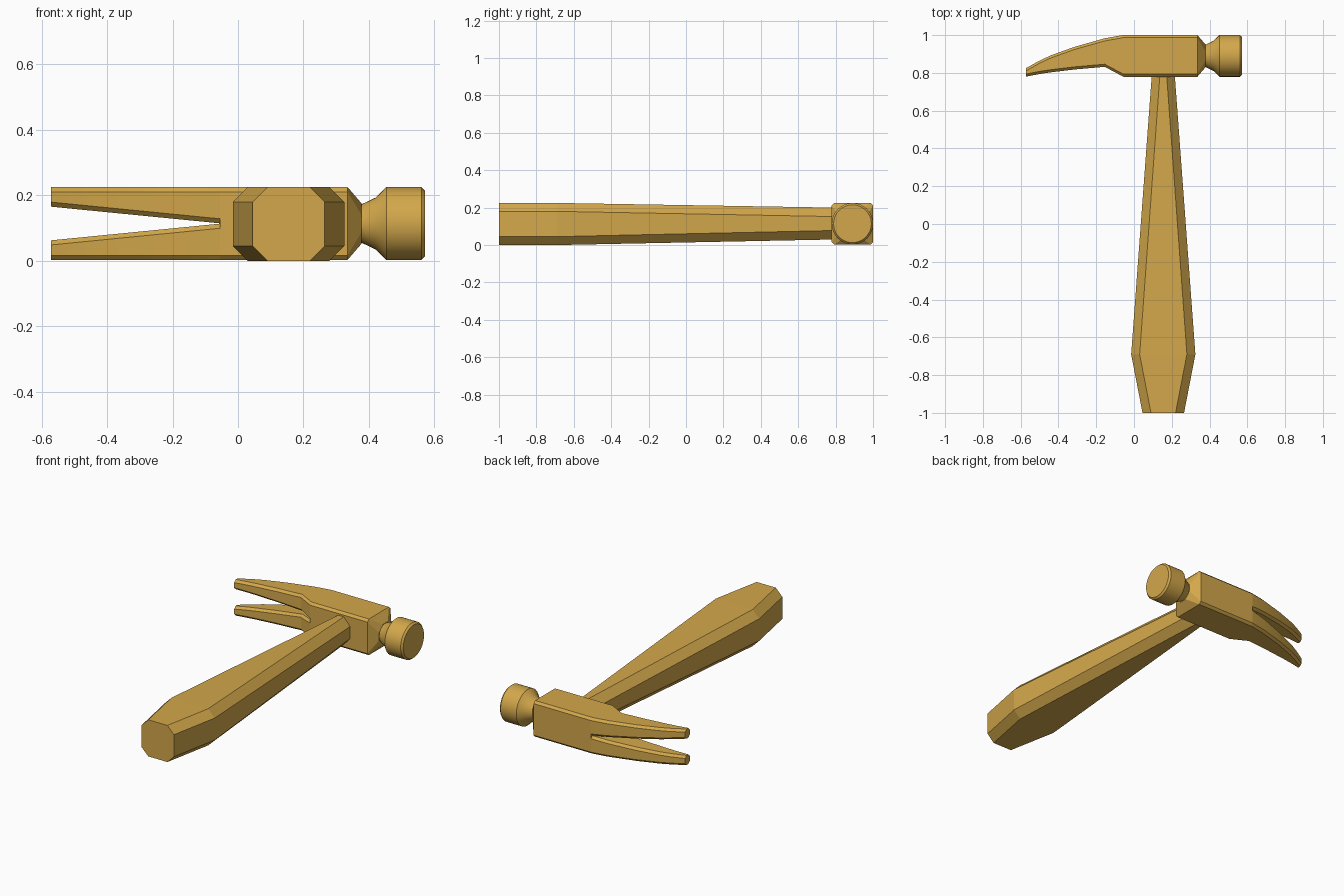
import bpy, bmesh, math

if "Cube" in bpy.data.objects:
    bpy.data.objects.remove(bpy.data.objects["Cube"])

gold = bpy.data.materials.new("golden brown")
gold.diffuse_color = (0.65, 0.39, 0.07, 1)
gold.use_nodes = True
gold.node_tree.nodes["Principled BSDF"].inputs["Base Color"].default_value = gold.diffuse_color


def loft(name, rings, smooth=None):
    """Skin a list of equal-length rings and cap both ends."""
    bm = bmesh.new()
    rows = [[bm.verts.new(p) for p in ring] for ring in rings]
    n = len(rows[0])
    for a, b in zip(rows, rows[1:]):
        for i in range(n):
            j = (i + 1) % n
            bm.faces.new((a[i], a[j], b[j], b[i]))
    bm.faces.new(rows[0])
    bm.faces.new(rows[-1])
    bmesh.ops.recalc_face_normals(bm, faces=bm.faces)
    mesh = bpy.data.meshes.new(name)
    bm.to_mesh(mesh)
    bm.free()
    mesh.materials.append(gold)
    ob = bpy.data.objects.new(name, mesh)
    bpy.context.collection.objects.link(ob)
    if smooth:
        bpy.ops.object.select_all(action='DESELECT')
        ob.select_set(True)
        bpy.context.view_layer.objects.active = ob
        bpy.ops.object.shade_smooth_by_angle(angle=math.radians(smooth))
    return ob


def chamfered(u0, u1, v0, v1, cu, cv):
    """Rectangle with cut corners, as 8 (u, v) points."""
    return [(u0 + cu, v0), (u1 - cu, v0), (u1, v0 + cv), (u1, v1 - cv),
            (u1 - cu, v1), (u0 + cu, v1), (u0, v1 - cv), (u0, v0 + cv)]


CX, CY, CZ = 0.155, 0.89, 0.114   # handle axis x, head axis y and z

# Handle: octagonal stations (y, half width, z0, z1, chamfer x, chamfer z)
stations = [(-1.0, 0.11, 0.0, 0.225, 0.045, 0.045),
            (-0.69, 0.17, 0.0, 0.225, 0.045, 0.045),
            (0.80, 0.06, 0.03, 0.2, 0.043, 0.048)]
loft("handle", [[(x, y, z) for x, z in
                 chamfered(CX - w, CX + w, z0, z1, cx, cz)]
                for y, w, z0, z1, cx, cz in stations])

# Head block: bevelled box tapering to the neck (x, half size, chamfer)
block = [(-0.055, 0.111, 0.014), (0.335, 0.111, 0.014), (0.378, 0.061, 0.036)]
loft("head_block", [[(x, y, z) for y, z in
                     chamfered(CY - h, CY + h, CZ - h, CZ + h, c, c)]
                    for x, h, c in block])

# Claw: two mirrored prongs (x, underside y, upper y)
claw = [(-0.572, 0.78, 0.825), (-0.5, 0.794, 0.865), (-0.44, 0.803, 0.893),
        (-0.315, 0.818, 0.938), (-0.155, 0.832, 0.983), (-0.055, 0.779, 1.001)]
for name, side in (("claw_upper", 1), ("claw_lower", -1)):
    rings = []
    for x, y0, y1 in claw:
        t = (x + 0.055) / (-0.572 + 0.055)
        inner = 0.0005 + 0.051 * t
        rings.append([(x, y, CZ + side * d) for y, d in
                      chamfered(y0, y1, inner, 0.111, 0.014, 0.014)])
    loft(name, rings, 30)

# Neck and striking face: lathe profile along x (x, radius)
profile = [(0.365, 0.066), (0.378, 0.059), (0.42, 0.079), (0.453, 0.111),
           (0.56, 0.111), (0.571, 0.101)]
N = 32
loft("striking_face", [[(x, CY + r * math.cos(2 * math.pi * i / N),
                         CZ + r * math.sin(2 * math.pi * i / N))
                        for i in range(N)] for x, r in profile], 25)
